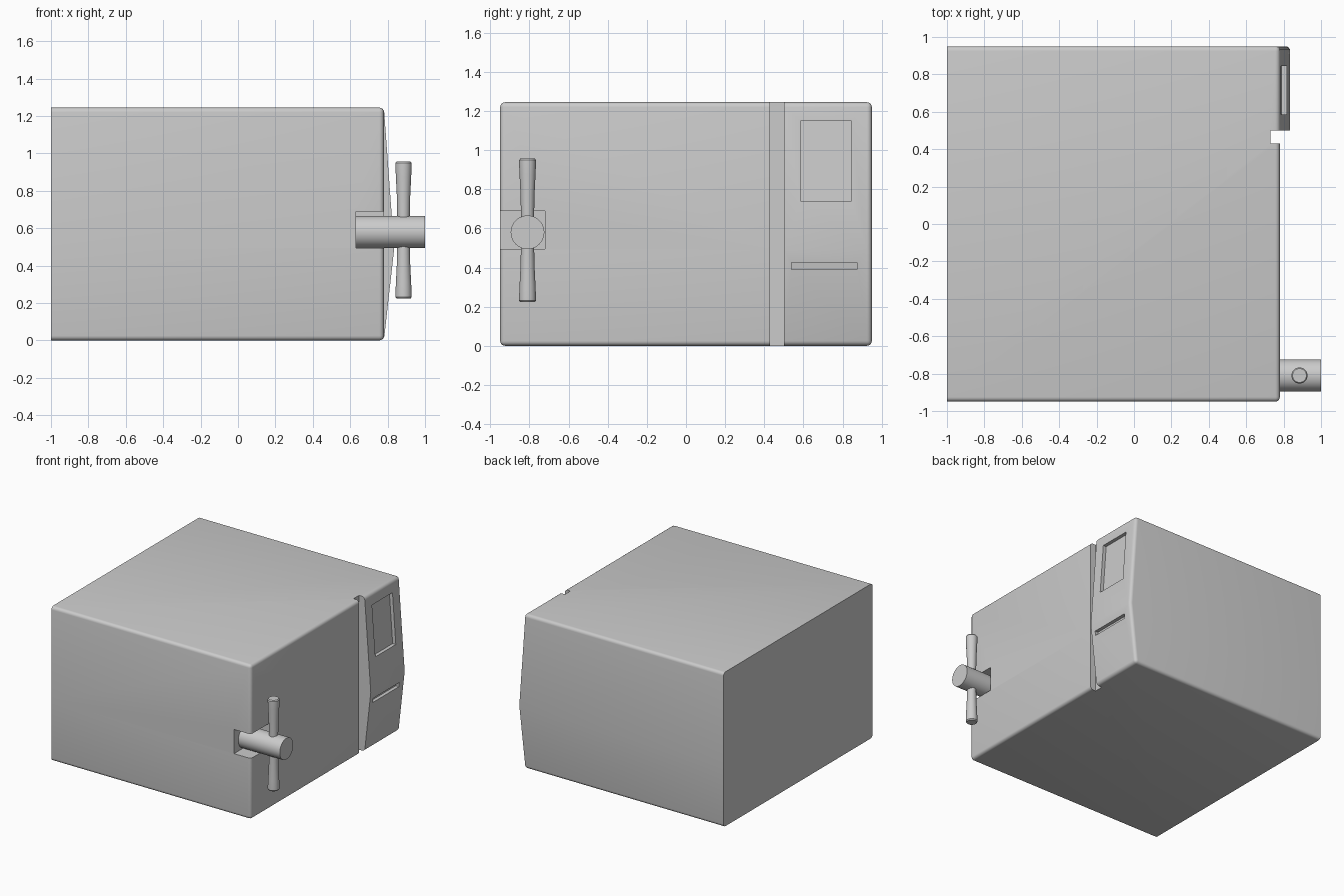
import bpy, bmesh, math
from mathutils import Matrix

if "Cube" in bpy.data.objects:
    bpy.data.objects.remove(bpy.data.objects["Cube"])

H, HW = 1.245, 0.95          # cabinet height and half width
FACE, PEAK, PEAK_Z = 0.78, 0.835, 0.49


def make(name, bm):
    bmesh.ops.recalc_face_normals(bm, faces=bm.faces)
    me = bpy.data.meshes.new(name)
    bm.to_mesh(me)
    bm.free()
    ob = bpy.data.objects.new(name, me)
    bpy.context.collection.objects.link(ob)
    return ob


def smooth(ob):
    bpy.ops.object.select_all(action='DESELECT')
    ob.select_set(True)
    bpy.context.view_layer.objects.active = ob
    bpy.ops.object.shade_smooth_by_angle(angle=math.radians(30))


def prism(name, profile, y0, y1):
    """Extrude an x-z outline between two y positions."""
    bm = bmesh.new()
    f = bm.faces.new([bm.verts.new((x, y0, z)) for x, z in profile])
    r = bmesh.ops.extrude_face_region(bm, geom=[f])
    for v in r['geom']:
        if isinstance(v, bmesh.types.BMVert):
            v.co.y = y1
    return make(name, bm)


def cut(target, cutter):
    cutter.hide_render = True
    mod = target.modifiers.new('cut', 'BOOLEAN')
    mod.operation, mod.solver, mod.object = 'DIFFERENCE', 'EXACT', cutter
    bpy.context.view_layer.objects.active = target
    bpy.ops.object.modifier_apply(modifier=mod.name)
    bpy.data.objects.remove(cutter)


def lathe(name, profile, matrix, sides=32):
    """Spin (radius, height) pairs around z into a capped solid."""
    bm = bmesh.new()
    rings = [[bm.verts.new((r * math.cos(2 * math.pi * i / sides),
                            r * math.sin(2 * math.pi * i / sides), h))
              for i in range(sides)] for r, h in profile]
    for a, b in zip(rings, rings[1:]):
        for i in range(sides):
            j = (i + 1) % sides
            bm.faces.new((a[i], a[j], b[j], b[i]))
    bm.faces.new(rings[0])
    bm.faces.new(rings[-1])
    bm.transform(matrix)
    ob = make(name, bm)
    smooth(ob)
    return ob


# Cabinet: plan outline with a groove beside the peaked control panel
plan = [(-1, -HW), (FACE, -HW), (FACE, 0.43), (0.73, 0.43),
        (0.73, 0.5), (FACE, 0.5), (FACE, HW), (-1, HW)]
bm = bmesh.new()
layers = []
for z in (0, PEAK_Z, H):
    layers.append([bm.verts.new((PEAK if z == PEAK_Z and i in (5, 6) else x, y, z))
                   for i, (x, y) in enumerate(plan)])
n = len(plan)
for a, b in zip(layers, layers[1:]):
    for i in range(n):
        j = (i + 1) % n
        bm.faces.new((a[i], a[j], b[j], b[i]))
bm.faces.new(layers[0])
bm.faces.new(layers[-1])
bmesh.ops.recalc_face_normals(bm, faces=bm.faces)

# Rounded outer edges, leaving the back and the groove square
outer = []
for e in bm.edges:
    p, q = (v.co for v in e.verts)
    front = min(p.x, q.x) > 0.75
    level = abs(p.z - q.z) < 1e-4 and abs(p.z - PEAK_Z) > 0.1
    side = abs(p.y - q.y) < 1e-4 and abs(p.y) > 0.94
    if (level and (front or side)) or (front and side and not level):
        outer.append(e)
bmesh.ops.bevel(bm, geom=outer, offset=0.025, offset_type='OFFSET',
                segments=4, profile=0.5, affect='EDGES')
cabinet = make('cabinet', bm)


def panel_x(z):
    edge = H if z > PEAK_Z else 0
    return PEAK + (FACE - PEAK) * (z - PEAK_Z) / (edge - PEAK_Z)


def recess(name, y0, y1, z0, z1, depth):
    cut(cabinet, prism(name, [(panel_x(z0) - depth, z0), (0.95, z0),
                              (0.95, z1), (panel_x(z1) - depth, z1)], y0, y1))


# Display window, printer slot and latch notch
recess('display_recess', 0.585, 0.845, 0.74, 1.15, 0.028)
recess('slot_recess', 0.54, 0.875, 0.39, 0.425, 0.028)
cut(cabinet, prism('latch_notch', [(0.63, 0.495), (0.95, 0.495),
                                   (0.95, 0.69), (0.63, 0.69)], -1.1, -0.72))
smooth(cabinet)

# Door latch: horizontal hub with two flared grips
HY, HZ = -0.81, 0.58
lathe('latch_hub', [(0.086, 0.63), (0.086, 1.0)],
      Matrix.Translation((0, HY, HZ)) @ Matrix.Rotation(math.pi / 2, 4, 'Y'), 40)
grip = [(0.033, 0.05), (0.034, 0.1), (0.036, 0.19), (0.041, 0.29),
        (0.043, 0.34), (0.043, 0.362), (0.037, 0.37)]
for label, turn in (('upper', 0), ('lower', math.pi)):
    lathe(label + '_grip', grip,
          Matrix.Translation((0.885, HY, HZ + (0.007 if turn == 0 else 0.013)))
          @ Matrix.Rotation(turn, 4, 'X'))
